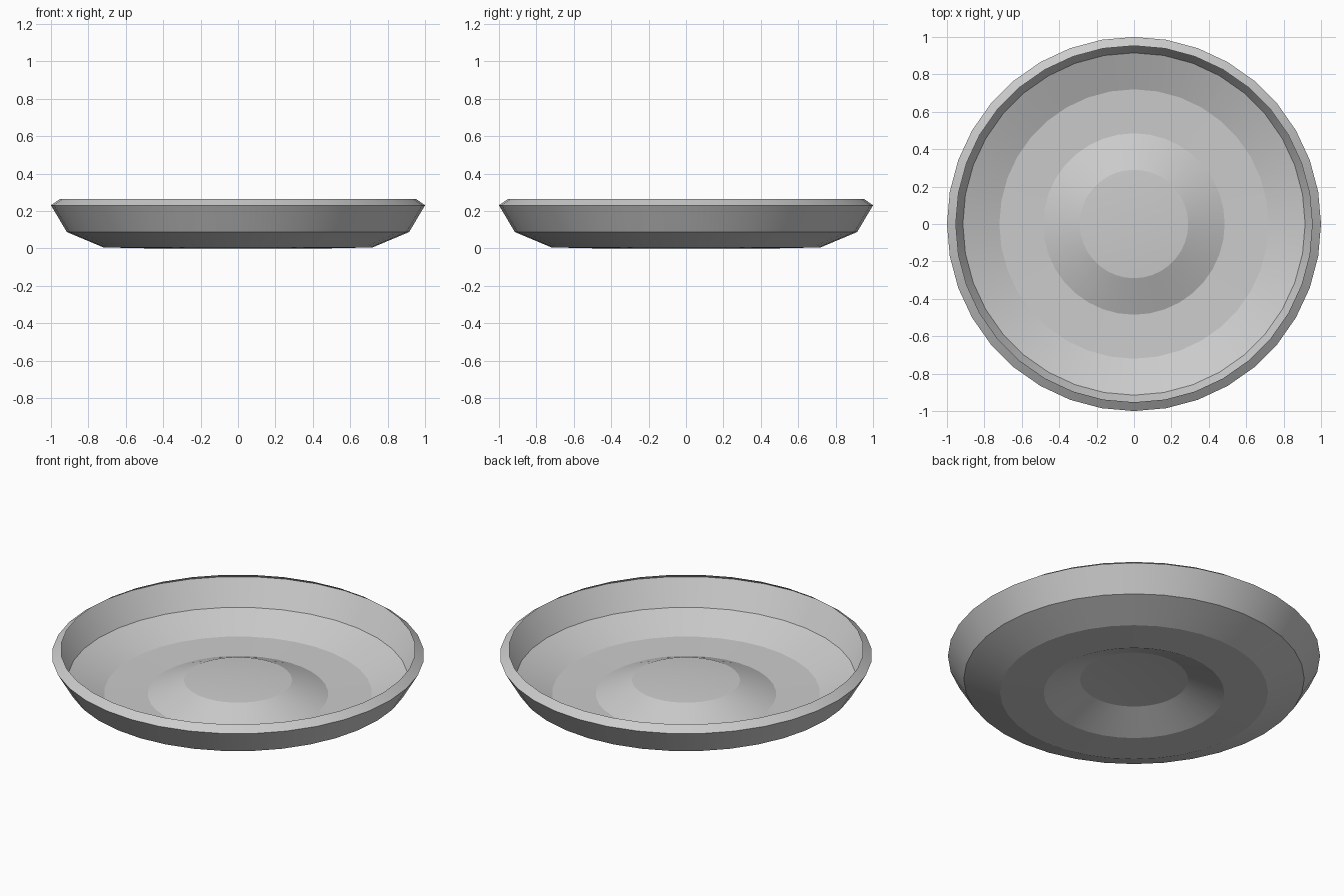
import bpy, bmesh, math
from mathutils import Vector

if "Cube" in bpy.data.objects:
    bpy.data.objects.remove(bpy.data.objects["Cube"])

SIDES = 36
CENTRE_Z = 0.103

# Thin sheet profile (radius, height), from the raised centre out to the turned-in lip
PROFILE = [(0.29, 0.083), (0.485, 0.0), (0.72, 0.005),
           (0.915, 0.087), (1.0, 0.23), (0.953, 0.263)]

bm = bmesh.new()


def ring(radius, z):
    return [bm.verts.new((radius * math.cos(2 * math.pi * i / SIDES),
                          radius * math.sin(2 * math.pi * i / SIDES), z))
            for i in range(SIDES)]


rings = [ring(r, z) for r, z in PROFILE]

# Central dome fan
pole = bm.verts.new(Vector((0, 0, CENTRE_Z)))
for i in range(SIDES):
    bm.faces.new((pole, rings[0][i], rings[0][(i + 1) % SIDES]))

# Floor, sloping walls and lip
for inner, outer in zip(rings, rings[1:]):
    for i in range(SIDES):
        j = (i + 1) % SIDES
        bm.faces.new((inner[i], outer[i], outer[j], inner[j]))

mesh = bpy.data.meshes.new("dish")
bm.to_mesh(mesh)
bm.free()
dish = bpy.data.objects.new("dish", mesh)
bpy.context.collection.objects.link(dish)

# Smooth around the dish, crisp between bands
bpy.context.view_layer.objects.active = dish
dish.select_set(True)
bpy.ops.object.shade_smooth_by_angle(angle=math.radians(15))
